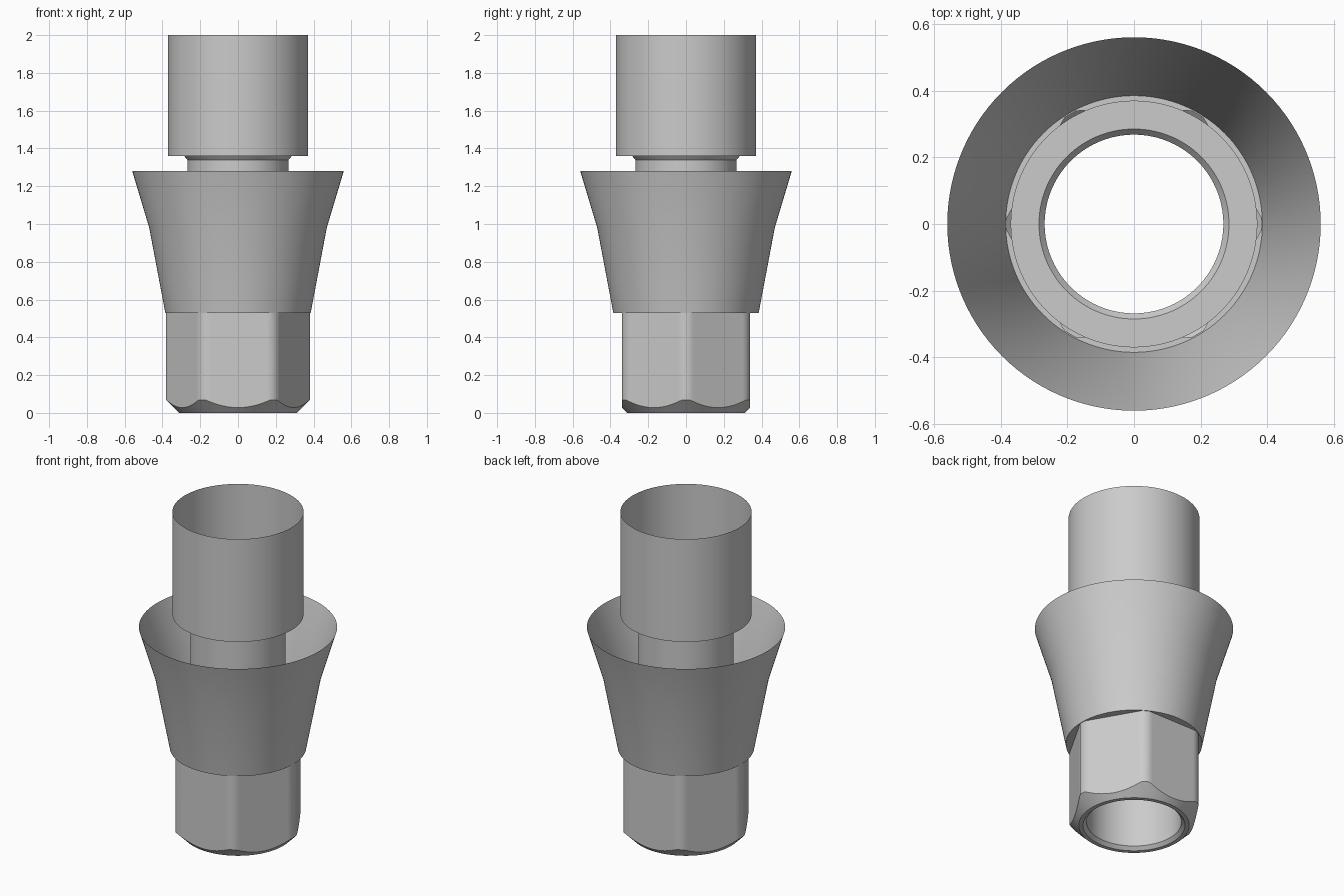
import bpy, bmesh
from math import cos, sin, pi, radians

cube = bpy.data.objects.get("Cube")
if cube:
    bpy.data.objects.remove(cube, do_unlink=True)

SEGMENTS = 120
APOTHEM, CORNER = 0.34, 0.381      # hexagon flats and rounded corners
CHAMFER_FOOT = 0.312               # radius where the chamfer meets the ground

metal = bpy.data.materials.new("brushed_grey_metal")
metal.use_nodes = True
grey = (0.6, 0.6, 0.6, 1.0)
metal.diffuse_color = grey
metal.node_tree.nodes["Principled BSDF"].inputs["Base Color"].default_value = grey


def hex_radius(angle):
    """Hexagon with corners on the x axis, trimmed by a cylinder."""
    from_flat = angle % (pi / 3) - pi / 6
    return min(CORNER, APOTHEM / cos(from_flat))


def lathe(name, profile):
    """Open surface around z; profile(angle) gives (radius, height) pairs."""
    bm = bmesh.new()
    columns = []
    for i in range(SEGMENTS):
        a = 2 * pi * i / SEGMENTS
        columns.append([bm.verts.new((r * cos(a), r * sin(a), z))
                        for r, z in profile(a)])
    for i, left in enumerate(columns):
        right = columns[(i + 1) % SEGMENTS]
        for k in range(len(left) - 1):
            bm.faces.new((left[k], right[k], right[k + 1], left[k + 1]))
    mesh = bpy.data.meshes.new(name)
    bm.to_mesh(mesh)
    bm.free()
    mesh.materials.append(metal)
    obj = bpy.data.objects.new(name, mesh)
    bpy.context.collection.objects.link(obj)
    bpy.ops.object.select_all(action="DESELECT")
    obj.select_set(True)
    bpy.context.view_layer.objects.active = obj
    bpy.ops.object.shade_smooth_by_angle(angle=radians(30))
    return obj


def hex_profile(angle):
    r = hex_radius(angle)
    return [(0.288, 0), (CHAMFER_FOOT, 0), (r, r - CHAMFER_FOOT),
            (r, 0.53), (0.385, 0.53)]


# Hexagonal foot with turned chamfer and the ledge under the collar
lathe("hex_base", hex_profile)

# Flared open collar
lathe("flared_collar", lambda a: [(0.385, 0.53), (0.47, 0.98), (0.56, 1.28)])

# Through bore, visible as a neck above the collar, chamfered at both ends
lathe("bore_neck", lambda a: [(0.288, 0), (0.268, 0.02), (0.268, 1.34), (0.285, 1.36)])

# Wide open sleeve with its seat ring
lathe("upper_sleeve", lambda a: [(0.285, 1.36), (0.37, 1.36), (0.37, 2.0)])
